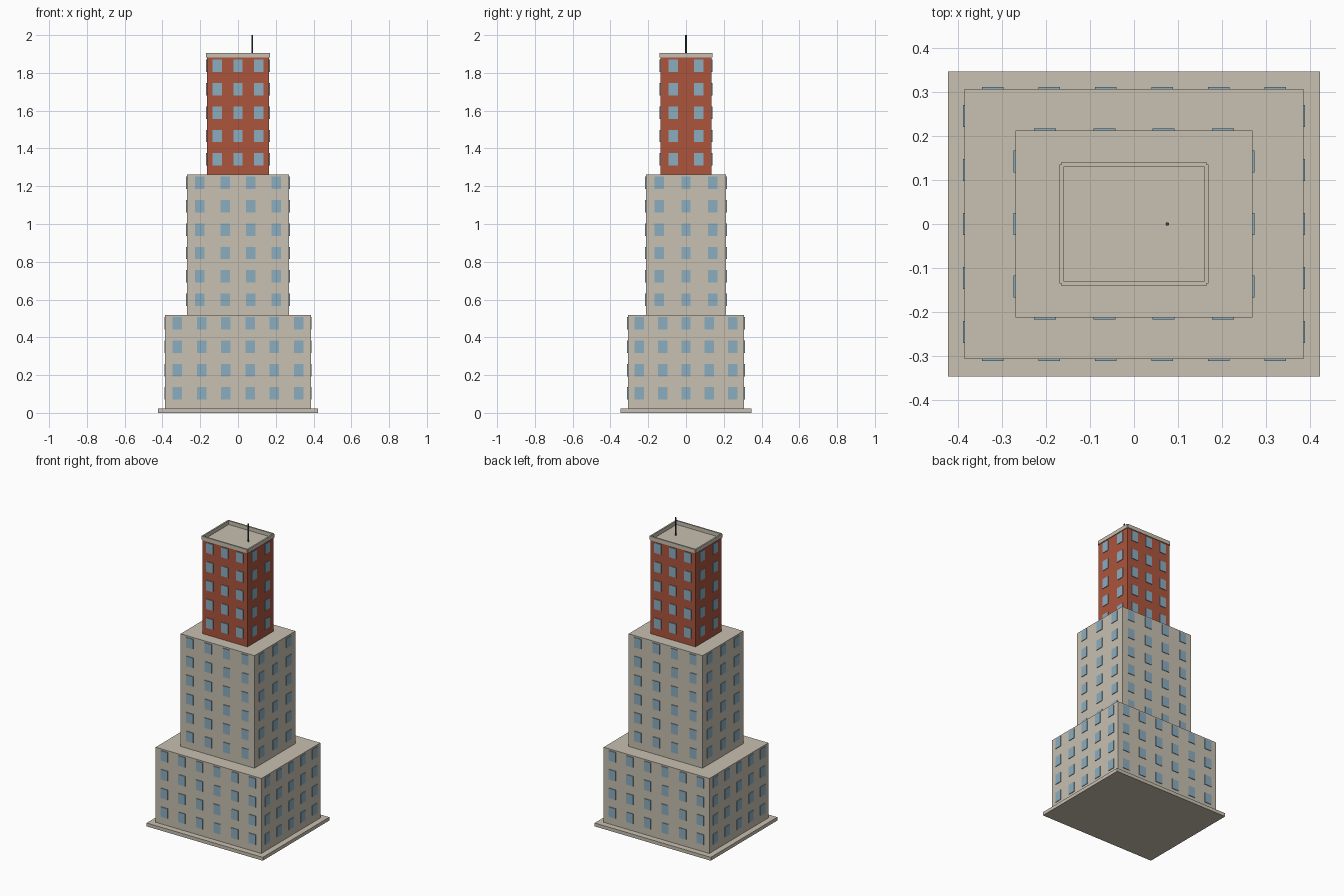
import bpy
import bmesh
from mathutils import Matrix, Vector

cube = bpy.data.objects.get("Cube")
if cube:
    bpy.data.objects.remove(cube, do_unlink=True)


def material(name, rgb):
    mat = bpy.data.materials.new(name)
    mat.use_nodes = True
    mat.diffuse_color = (*rgb, 1)
    mat.node_tree.nodes["Principled BSDF"].inputs["Base Color"].default_value = (*rgb, 1)
    return mat


stone = material("pale stone", (0.58, 0.53, 0.44))
brick = material("red brick", (0.41, 0.09, 0.045))
glass = material("blue glass", (0.26, 0.42, 0.52))
metal = material("dark metal", (0.04, 0.06, 0.08))


def add_box(bm, center, size):
    matrix = Matrix.Translation(center) @ Matrix.Diagonal((*size, 1))
    bmesh.ops.create_cube(bm, size=1, matrix=matrix)


def finish(name, bm, *mats):
    mesh = bpy.data.meshes.new(name)
    bm.to_mesh(mesh)
    bm.free()
    for mat in mats:
        mesh.materials.append(mat)
    obj = bpy.data.objects.new(name, mesh)
    bpy.context.collection.objects.link(obj)
    return obj


FLOOR = 0.1239
BASE = 0.0225
PANE_W, PANE_H, PANE_D = 0.05, 0.066, 0.008


def tier(name, half_x, half_y, z, floors, columns_x, columns_y, wall):
    height = floors * FLOOR
    # Walls with a stone roof
    bm = bmesh.new()
    add_box(bm, (0, 0, z + height / 2), (2 * half_x, 2 * half_y, height))
    bm.normal_update()
    for face in bm.faces:
        face.material_index = int(face.normal.z > 0.5)
    finish(name, bm, wall, stone)
    # Window panes on all four sides
    bm = bmesh.new()
    for floor in range(floors):
        pane_z = z + (floor + 0.65) * FLOOR
        for side in (-1, 1):
            for i in range(columns_x):
                x = ((i + 0.5) / columns_x * 2 - 1) * half_x
                add_box(bm, (x, side * half_y, pane_z), (PANE_W, PANE_D, PANE_H))
            for i in range(columns_y):
                y = ((i + 0.5) / columns_y * 2 - 1) * half_y
                add_box(bm, (side * half_x, y, pane_z), (PANE_D, PANE_W, PANE_H))
    finish(name + "_windows", bm, glass)
    return z + height


# Ground slab
bm = bmesh.new()
add_box(bm, (0, 0, BASE / 2), (0.848, 0.694, BASE))
finish("ground_slab", bm, stone)

# Stepped tiers
TOP_X, TOP_Y = 0.165, 0.136
top = tier("lower_block", 0.386, 0.308, BASE, 4, 6, 5, stone)
top = tier("middle_block", 0.27, 0.213, top, 6, 4, 3, stone)
top = tier("brick_tower", TOP_X, TOP_Y, top, 5, 3, 2, brick)

# Parapet: four bars along the roof edges
bm = bmesh.new()
RAIL, RAIL_H = 0.01, 0.025
for side in (-1, 1):
    add_box(bm, (0, side * TOP_Y, top + RAIL_H / 2), (2 * TOP_X, RAIL, RAIL_H))
    add_box(bm, (side * TOP_X, 0, top + RAIL_H / 2), (RAIL, 2 * TOP_Y, RAIL_H))
finish("parapet", bm, stone)

# Antenna
bm = bmesh.new()
mast = 2.0 - top
bmesh.ops.create_cone(bm, cap_ends=True, segments=8, radius1=0.004, radius2=0.004,
                      depth=mast, matrix=Matrix.Translation(Vector((0.076, 0, top + mast / 2))))
finish("antenna", bm, metal)
